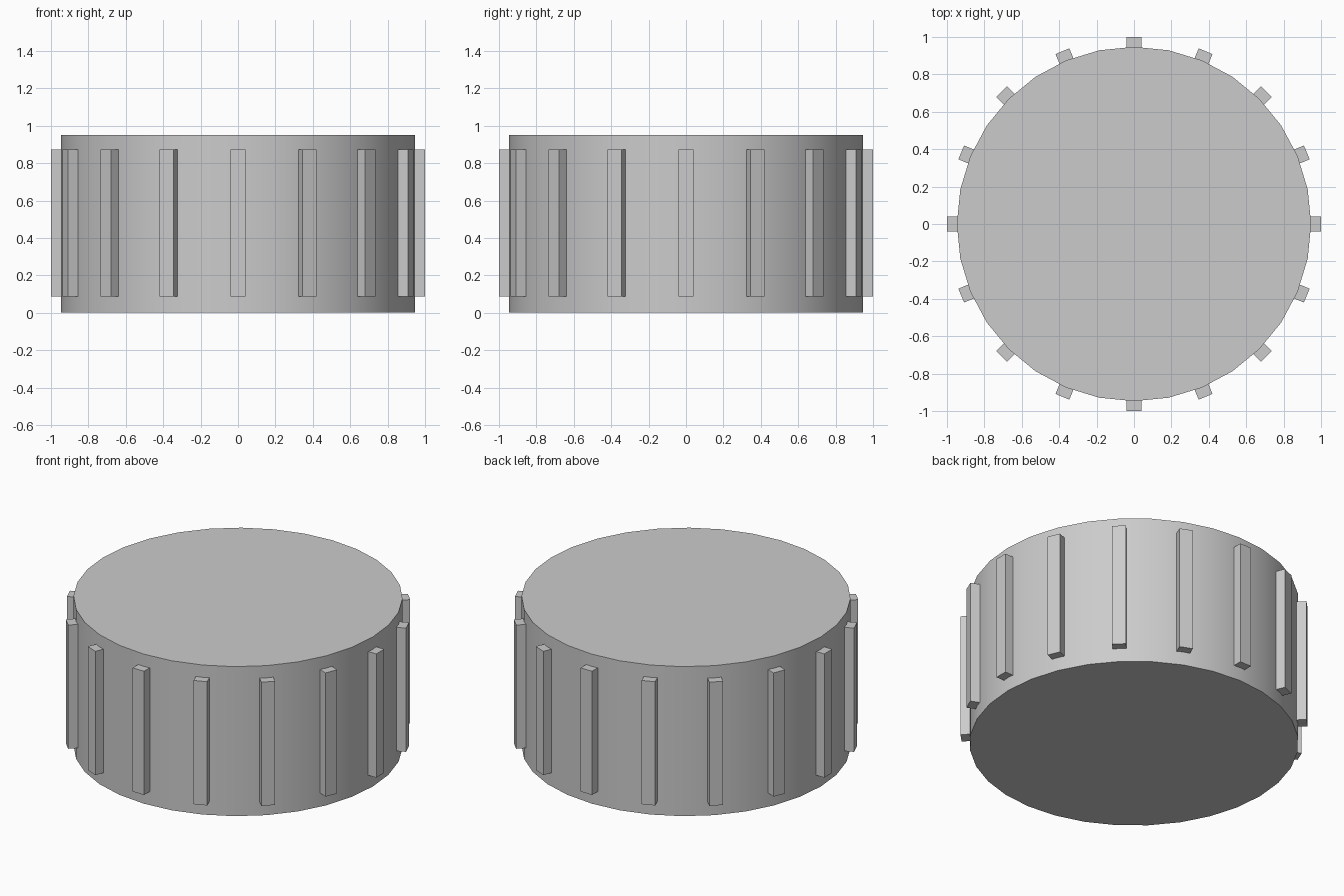
import bpy
from math import pi, cos, sin

if "Cube" in bpy.data.objects:
    bpy.data.objects.remove(bpy.data.objects["Cube"])

R, H = 0.947, 0.95
RIBS = 16
RIB_W, RIB_Z0, RIB_Z1 = 0.08, 0.086, 0.872
RIB_IN, RIB_OUT = 0.91, 1.0

# Solid round body
bpy.ops.mesh.primitive_cylinder_add(vertices=32, radius=R, depth=H, location=(0, 0, H / 2))
body = bpy.context.object
body.name = "cap_body"
bpy.ops.object.shade_smooth_by_angle(angle=pi / 6)

# Grip ribs spaced evenly around the side
rib_mesh = None
for i in range(RIBS):
    a = 2 * pi * i / RIBS
    r = (RIB_IN + RIB_OUT) / 2
    loc = (r * cos(a), r * sin(a), (RIB_Z0 + RIB_Z1) / 2)
    if rib_mesh is None:
        bpy.ops.mesh.primitive_cube_add(size=1)
        rib = bpy.context.object
        rib_mesh = rib.data
        rib_mesh.name = "grip_rib"
        for v in rib_mesh.vertices:
            v.co.x *= RIB_OUT - RIB_IN
            v.co.y *= RIB_W
            v.co.z *= RIB_Z1 - RIB_Z0
    else:
        rib = bpy.data.objects.new("grip_rib", rib_mesh)
        bpy.context.collection.objects.link(rib)
    rib.name = f"grip_rib_{i + 1:02d}"
    rib.location = loc
    rib.rotation_euler = (0, 0, a)
